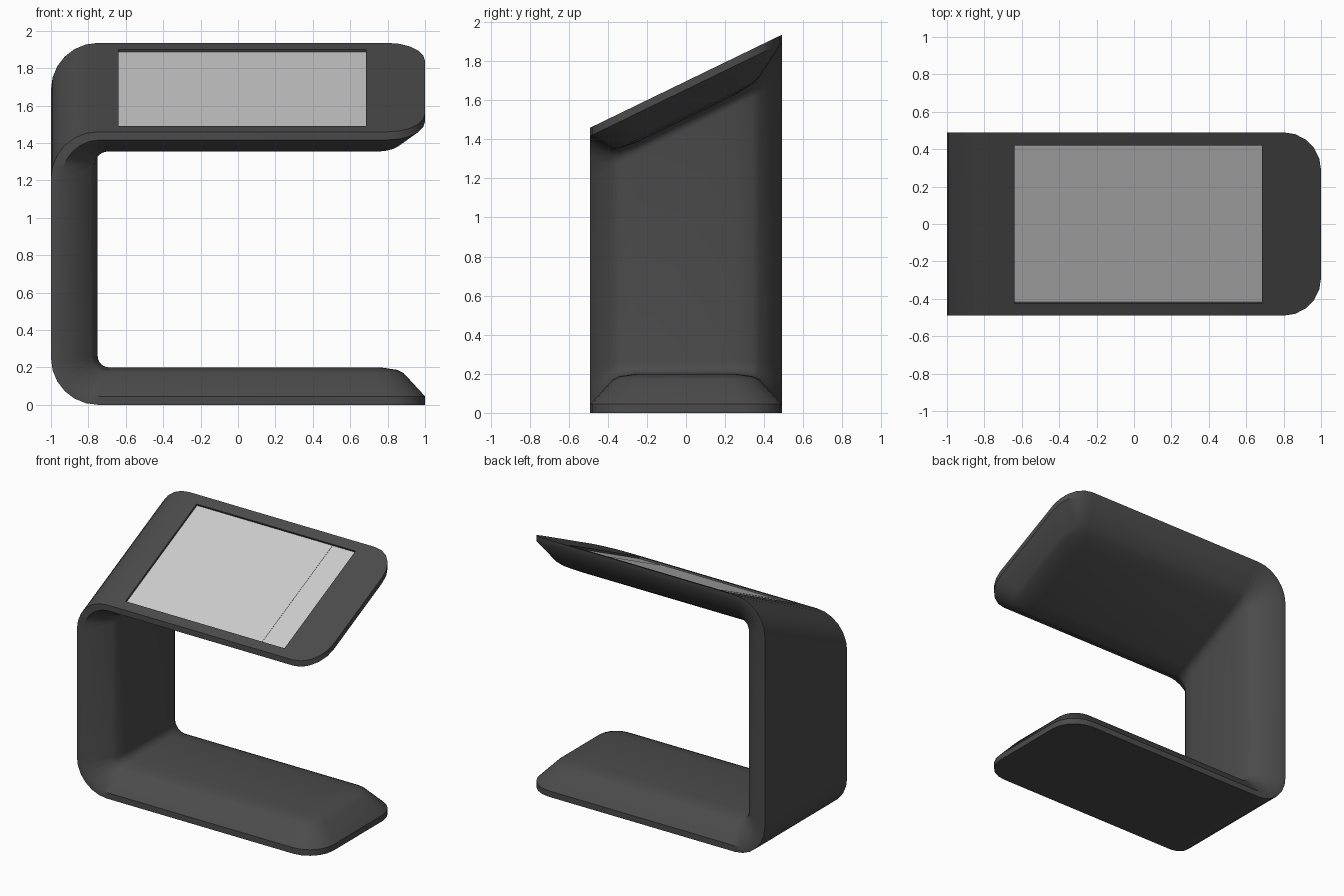
import bpy, bmesh
from math import sin, cos, pi

if "Cube" in bpy.data.objects:
    bpy.data.objects.remove(bpy.data.objects["Cube"])

HALF_W, SLOPE, TOP_MID = 0.49, 0.485, 1.697


def top_z(y):
    return TOP_MID + SLOPE * y


def material(name, v):
    m = bpy.data.materials.new(name)
    m.diffuse_color = (v, v, v, 1)
    m.use_nodes = True
    m.node_tree.nodes["Principled BSDF"].inputs["Base Color"].default_value = m.diffuse_color
    return m


def smooth(obj, angle):
    bpy.ops.object.select_all(action='DESELECT')
    obj.select_set(True)
    bpy.context.view_layer.objects.active = obj
    bpy.ops.object.shade_smooth_by_angle(angle=angle)


def add_object(name, bm, mat=None):
    bmesh.ops.recalc_face_normals(bm, faces=bm.faces)
    me = bpy.data.meshes.new(name)
    bm.to_mesh(me)
    bm.free()
    ob = bpy.data.objects.new(name, me)
    bpy.context.collection.objects.link(ob)
    if mat:
        me.materials.append(mat)
    return ob


# One edge line of the C-shaped band, at a given inset from its rim and depth d
def edge_line(inset, d, side):
    w, xe = HALF_W - inset, 1.0 - inset
    rp = max(0.2 - 0.5 * inset, 0.06)      # plan corner of the free ends
    rc = 0.25 - 0.95 * d                   # bend radius
    xi = -1 + 1.25 * d                     # column face
    end = [(xe - rp + rp * cos(a), w - rp + rp * sin(a))
           for a in [i * pi / 10 for i in range(6)]]
    pts = [(x, side * y, d) for x, y in end]
    y = side * w
    arc = [i * pi / 12 for i in range(7)]
    pts += [(xi + rc - rc * sin(a), y, d + rc - rc * cos(a)) for a in arc]
    zt = 0.95 * d
    pts += [(xi + rc - rc * cos(a), y, top_z(y) - zt - rc + rc * sin(a)) for a in arc]
    pts += [(x, side * yy, top_z(side * yy) - zt) for x, yy in reversed(end)]
    return pts


# Stand body: loft the bevelled cross-section along the C
levels = [(0, 0), (0, 0.045), (0.115, 0.17), (0.15, 0.187), (0.24, 0.2)]
lines = [edge_line(i, d, -1) for i, d in levels]
lines += [edge_line(i, d, 1) for i, d in reversed(levels)]
bm = bmesh.new()
grid = [[bm.verts.new(p) for p in line] for line in lines]
n = len(grid)
last = len(grid[0]) - 1
for k in range(n):
    a, b = grid[k], grid[(k + 1) % n]
    for i in range(last):
        bm.faces.new((a[i], a[i + 1], b[i + 1], b[i]))
for i in (0, last):
    for k in range(len(levels) - 1):
        bm.faces.new((grid[k][i], grid[k + 1][i], grid[n - 2 - k][i], grid[n - 1 - k][i]))
body = add_object("stand_body", bm, material("dark_grey", 0.07))


# Slab lying parallel to the sloped top, between two heights relative to it
def sloped_slab(name, x0, x1, y0, y1, low, high):
    bm = bmesh.new()
    bmesh.ops.create_cube(bm, size=1)
    for v in bm.verts:
        x = x0 if v.co.x < 0 else x1
        y = y0 if v.co.y < 0 else y1
        h = low if v.co.z < 0 else high
        v.co = (x, y - SLOPE * h, top_z(y) + h)
    return add_object(name, bm)


# Shallow pocket for the screen
cutter = sloped_slab("pocket_cutter", -0.64, 0.685, -0.425, 0.42, -0.03, 0.05)
cutter.hide_render = True
mod = body.modifiers.new("pocket", 'BOOLEAN')
mod.operation = 'DIFFERENCE'
mod.solver = 'EXACT'
mod.object = cutter
bpy.context.view_layer.objects.active = body
bpy.ops.object.modifier_apply(modifier="pocket")
bpy.data.objects.remove(cutter)
smooth(body, 0.7)

# Screen plate and its central display area
sloped_slab("screen_plate", -0.64, 0.685, -0.425, 0.42, -0.032, -0.014)
sloped_slab("display_area", -0.45, 0.49, -0.42, 0.413, -0.02, -0.012)
